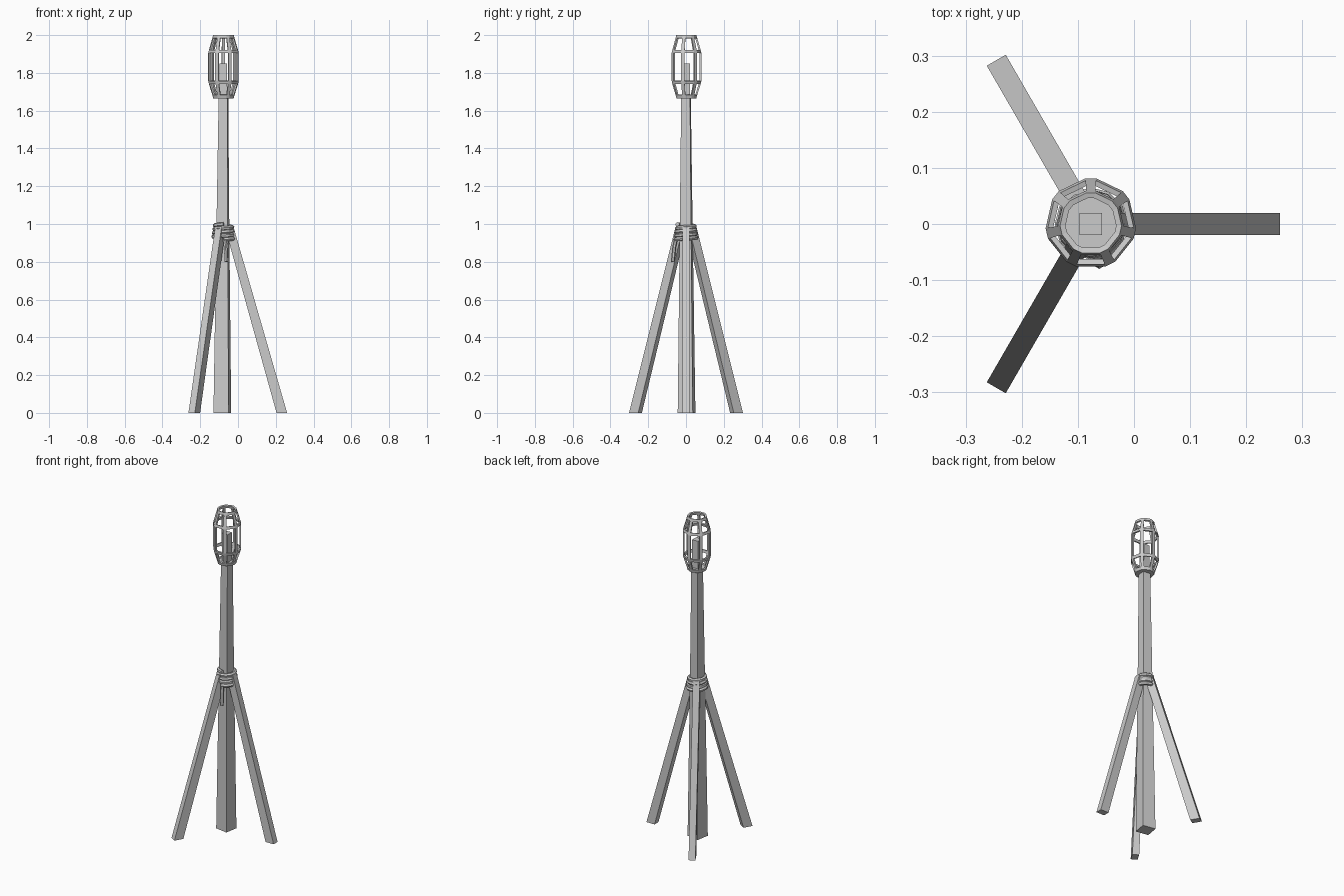
import bpy, bmesh
from math import sin, cos, pi, radians

if "Cube" in bpy.data.objects:
    bpy.data.objects.remove(bpy.data.objects["Cube"])

CX = -0.077  # pole axis


def make(name, verts, faces):
    me = bpy.data.meshes.new(name)
    me.from_pydata(verts, [], faces)
    bm = bmesh.new()
    bm.from_mesh(me)
    bmesh.ops.recalc_face_normals(bm, faces=bm.faces)
    bm.to_mesh(me)
    bm.free()
    ob = bpy.data.objects.new(name, me)
    bpy.context.collection.objects.link(ob)
    return ob


def prism(name, sections):
    """Loft equal-sized point rings into a capped solid."""
    n = len(sections[0])
    verts = [p for s in sections for p in s]
    faces = [(k * n + i, k * n + (i + 1) % n, (k + 1) * n + (i + 1) % n, (k + 1) * n + i)
             for k in range(len(sections) - 1) for i in range(n)]
    faces += [tuple(range(n)), tuple(range(len(verts) - n, len(verts)))]
    return make(name, verts, faces)


def square(cx, cy, z, w, turn=0.0):
    r = w / 2 ** 0.5
    return [(cx + r * cos(a), cy + r * sin(a), z)
            for a in (radians(45 + turn) + i * pi / 2 for i in range(4))]


# tapered square pole, slightly twisted
prism("pole", [square(CX - 0.006, 0.003, 0, 0.081, -10),
               square(CX - 0.003, 0.001, 1.0, 0.060, -8),
               square(CX, 0, 1.67, 0.047, -5)])

# wick post inside the cage
prism("wick", [square(CX, 0, 1.66, 0.040), square(CX, 0, 1.85, 0.040)])


# three splayed legs
def leg_section(a, r, z, radial, width):
    pts = []
    for u, v in ((-1, -1), (1, -1), (1, 1), (-1, 1)):
        d, t = r + u * radial / 2, v * width / 2
        pts.append((CX + d * cos(a) - t * sin(a), d * sin(a) + t * cos(a), z))
    return pts


for i in range(3):
    a = i * 2 * pi / 3
    prism(f"leg_{i + 1}", [leg_section(a, 0.309, 0, 0.056, 0.039),
                           leg_section(a, 0.030, 0.985, 0.046, 0.039)])


# rope lashing: tapering helix plus a loose hanging end
def tube(name, pts, radius, res=1):
    cu = bpy.data.curves.new(name, 'CURVE')
    cu.dimensions = '3D'
    cu.bevel_depth = radius
    cu.bevel_resolution = res
    cu.use_fill_caps = True
    sp = cu.splines.new('POLY')
    sp.points.add(len(pts) - 1)
    for p, q in zip(sp.points, pts):
        p.co = (*q, 1)
    sp.use_smooth = False
    ob = bpy.data.objects.new(name, cu)
    bpy.context.collection.objects.link(ob)
    return ob


turns, seg = 4, 12
helix = []
for k in range(turns * seg + 1):
    t = k / (turns * seg)
    a = -pi / 2 + t * turns * 2 * pi
    r = 0.055 - 0.010 * t
    helix.append((CX + r * cos(a), r * sin(a), 0.918 + 0.080 * t))
tube("rope_lashing", helix, 0.0115)
tube("rope_end", [(-0.072, -0.052, 0.925), (-0.066, -0.062, 0.88), (-0.062, -0.070, 0.80)], 0.010)

# seven-sided cage: struts with flat corners, ring bands, open panels
levels = [(1.665, 0.054), (1.683, 0.059), (1.740, 0.077), (1.757, 0.081),
          (1.906, 0.081), (1.922, 0.077), (1.984, 0.059), (2.0, 0.055)]
SIDES, N = 7, 14
verts, faces = [], []
for z, r in levels:
    h = 0.0095 / r * (0.6 + 0.4 * r / 0.081)
    for i in range(SIDES):
        for s in (-h, h):
            a = pi / 2 + i * 2 * pi / SIDES + s
            verts.append((CX + r * cos(a), 0.001 + r * sin(a), z))
for k in range(len(levels) - 1):
    for i in range(N):
        if k % 2 and i % 2:
            continue  # open panel
        j = (i + 1) % N
        faces.append((k * N + i, k * N + j, (k + 1) * N + j, (k + 1) * N + i))
cage = make("cage", verts, faces)
mod = cage.modifiers.new("thickness", 'SOLIDIFY')
mod.thickness = 0.010
mod.offset = -1

# cage floor
prism("cage_floor", [verts[:N], [(x, y, z + 0.012) for x, y, z in verts[:N]]])
